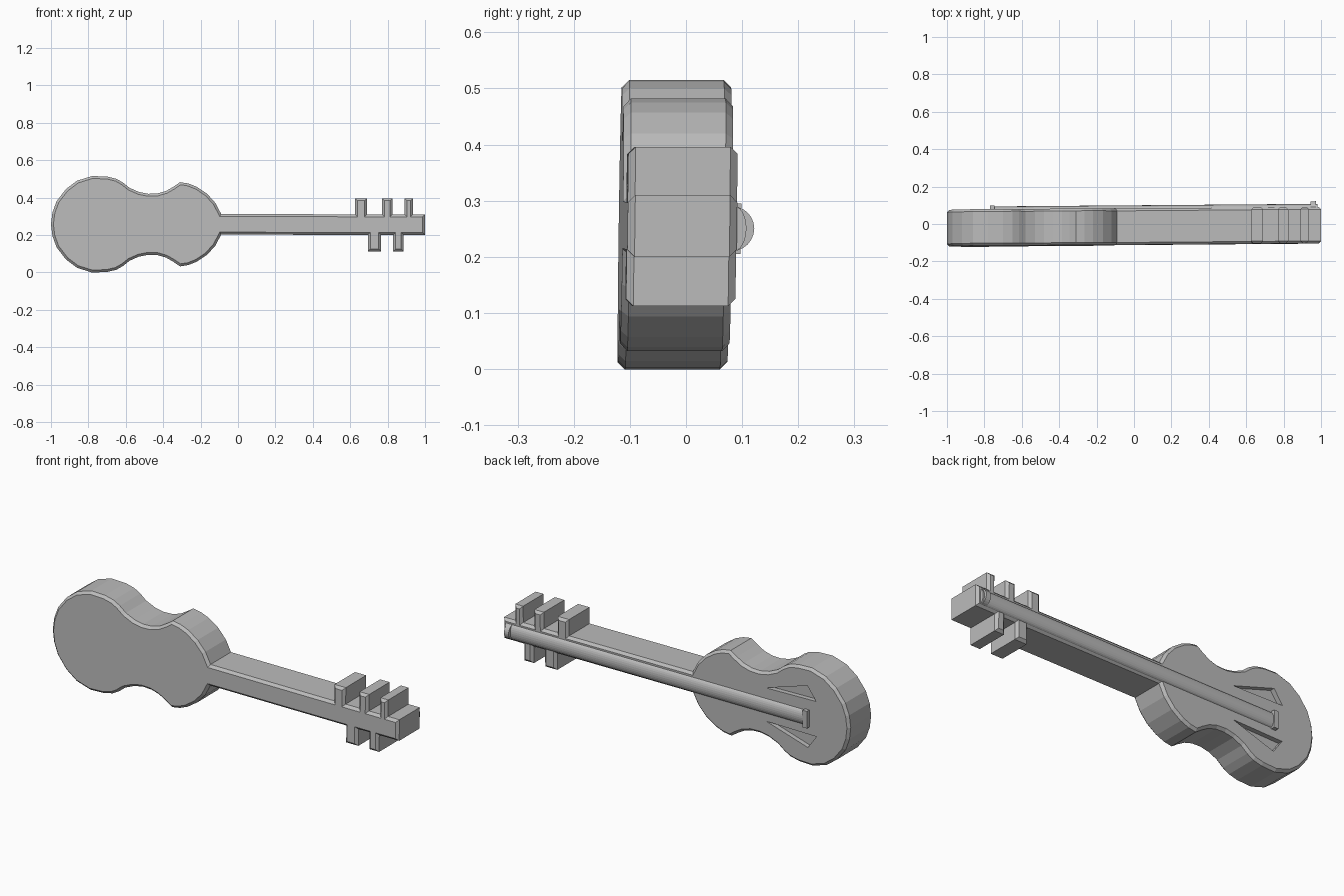
import bpy, bmesh
from math import cos, sin, pi

cube = bpy.data.objects.get("Cube")
if cube:
    bpy.data.objects.remove(cube, do_unlink=True)

MID = 0.257           # height of the long axis
FRONT, BACK = -0.112, 0.083

grey = bpy.data.materials.new("plain grey")
grey.use_nodes = True
grey.diffuse_color = (0.5, 0.5, 0.5, 1)
grey.node_tree.nodes["Principled BSDF"].inputs["Base Color"].default_value = (0.5, 0.5, 0.5, 1)


def prism(name, outline, direction, chamfer=0):
    """Extrude a closed outline of 3D points, optionally chamfering both caps."""
    bm = bmesh.new()
    face = bm.faces.new([bm.verts.new(p) for p in outline])
    rim = list(face.edges)
    new = bmesh.ops.extrude_face_region(bm, geom=[face], use_keep_orig=True)["geom"]
    bmesh.ops.translate(bm, verts=[g for g in new if isinstance(g, bmesh.types.BMVert)], vec=direction)
    rim += [g for g in new if isinstance(g, bmesh.types.BMEdge)]
    bmesh.ops.recalc_face_normals(bm, faces=bm.faces)
    if chamfer:
        bmesh.ops.bevel(bm, geom=rim, offset=chamfer, segments=1, affect='EDGES')
    mesh = bpy.data.meshes.new(name)
    bm.to_mesh(mesh)
    bm.free()
    mesh.materials.append(grey)
    obj = bpy.data.objects.new(name, mesh)
    bpy.context.collection.objects.link(obj)
    return obj


def mirrored(points):
    return [(x, 2 * MID - z) for x, z in points]


def half_round(x, base, width, height, n=12):
    return [(x, base + height * sin(pi * i / n), 0.25 + width * cos(pi * i / n)) for i in range(n + 1)]


def pegs(spans, edge, tip):
    """Square comb of tuning pegs along one edge of the head."""
    out = []
    for a, b in spans:
        out += [(a, edge), (a, tip), (b, tip), (b, edge)]
    return out


# Body, neck and pegs share one outline
waist = [(-0.09, 0.312), (-0.12, 0.37), (-0.165, 0.42), (-0.22, 0.457), (-0.265, 0.475),
         (-0.31, 0.482), (-0.345, 0.458), (-0.385, 0.435), (-0.43, 0.422), (-0.48, 0.42),
         (-0.53, 0.43), (-0.58, 0.452), (-0.615, 0.48), (-0.65, 0.5), (-0.7, 0.512),
         (-0.78, 0.515), (-0.86, 0.49), (-0.92, 0.445), (-0.97, 0.38), (-0.992, 0.32)]
outline = waist + [(-1, MID)] + mirrored(waist)[::-1]
outline += pegs([(0.695, 0.765), (0.83, 0.885)], 0.2, 0.112) + [(1, 0.2), (1, 0.31)]
outline += pegs([(0.935, 0.89), (0.825, 0.77), (0.69, 0.625)], 0.31, 0.396)
body = prism("body_neck_and_pegs", [(x, FRONT, z) for x, z in outline], (0, BACK - FRONT, 0), 0.013)

# Recessed sound holes
hole = [(-0.52, 0.345), (-0.76, 0.42), (-0.81, 0.35)]
for side, pts in (("upper", hole), ("lower", mirrored(hole))):
    cutter = prism(side + "_hole_cutter", [(x, BACK - 0.025, z) for x, z in pts], (0, 0.05, 0))
    cutter.hide_render = True
    mod = body.modifiers.new(side + "_hole", 'BOOLEAN')
    mod.operation, mod.solver, mod.object = 'DIFFERENCE', 'EXACT', cutter
    bpy.context.view_layer.objects.active = body
    bpy.ops.object.modifier_apply(modifier=mod.name)
    bpy.data.objects.remove(cutter, do_unlink=True)

# Rounded fingerboard, nut and bridge
board = prism("fingerboard", half_round(-0.75, 0.078, 0.04, 0.022), (1.73, 0, 0))
nut = prism("nut", half_round(0.945, 0.074, 0.04, 0.04), (0.027, 0, 0))
bridge = prism("bridge", [(-0.77, 0.078, z) for z in (0.205, 0.295)]
               + [(-0.77, 0.104, z) for z in (0.295, 0.205)], (0.025, 0, 0))

# Slight lean of the whole instrument
for obj in (body, board, nut, bridge):
    for v in obj.data.vertices:
        v.co.y += 0.008 * v.co.x + 0.014 * (v.co.z - MID)
